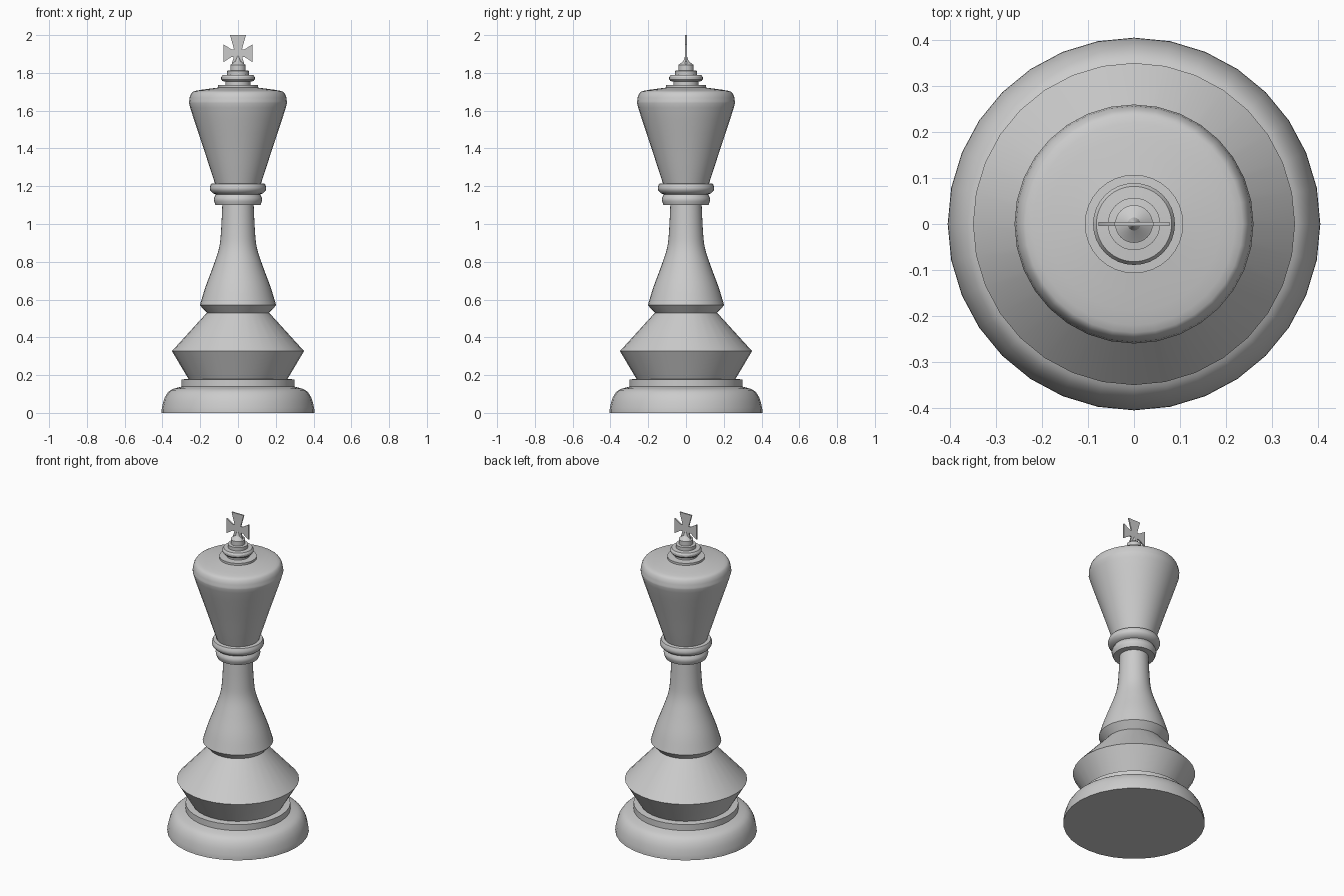
import bpy, bmesh, math
from mathutils import Vector

if "Cube" in bpy.data.objects:
    bpy.data.objects.remove(bpy.data.objects["Cube"])

SIDES = 32


def make_object(name, bm):
    bmesh.ops.recalc_face_normals(bm, faces=bm.faces)
    mesh = bpy.data.meshes.new(name)
    bm.to_mesh(mesh)
    bm.free()
    ob = bpy.data.objects.new(name, mesh)
    bpy.context.collection.objects.link(ob)
    bpy.ops.object.select_all(action='DESELECT')
    ob.select_set(True)
    bpy.context.view_layer.objects.active = ob
    bpy.ops.object.shade_smooth_by_angle(angle=math.radians(32))
    return ob


def curve(pts, n=4):
    """Smooth run of profile points (Catmull-Rom)."""
    p = [Vector(q) for q in pts]
    p = [2 * p[0] - p[1]] + p + [2 * p[-1] - p[-2]]
    out = []
    for a, b, c, d in zip(p, p[1:], p[2:], p[3:]):
        for i in range(n):
            t = i / n
            out.append(0.5 * (2 * b + (c - a) * t + (2 * a - 5 * b + 4 * c - d) * t * t
                              + (3 * b - a - 3 * c + d) * t ** 3))
    return [tuple(v) for v in out] + [tuple(pts[-1])]


def lathe(name, profile):
    """Revolve (radius, height) points around z."""
    bm = bmesh.new()
    verts = [bm.verts.new((r, 0, z)) for r, z in profile]
    edges = [bm.edges.new(e) for e in zip(verts, verts[1:])]
    bmesh.ops.spin(bm, geom=verts + edges, cent=(0, 0, 0), axis=(0, 0, 1),
                   angle=math.tau, steps=SIDES, use_duplicate=False)
    bmesh.ops.remove_doubles(bm, verts=bm.verts, dist=1e-5)
    return make_object(name, bm)


# Rounded foot with a step
foot = curve([(0.405, 0.0), (0.402, 0.03), (0.388, 0.08), (0.358, 0.12), (0.30, 0.139)], 3)
lathe("foot", [(0, 0)] + foot + [(0.30, 0.177), (0.262, 0.18)])

# Double-cone plinth
lathe("plinth", [(0.262, 0.18), (0.35, 0.327), (0.165, 0.53), (0.202, 0.57)])

# Flared stem
lathe("stem", curve([(0.202, 0.57), (0.173, 0.665), (0.132, 0.775), (0.101, 0.87),
                     (0.09, 0.96), (0.083, 1.10)]))

# Two collar rings
lathe("collar", [(0.08, 1.10)]
      + curve([(0.119, 1.10), (0.128, 1.13), (0.117, 1.157)], 3)
      + curve([(0.132, 1.162), (0.147, 1.178), (0.149, 1.195), (0.142, 1.213)], 2)
      + [(0.12, 1.216)])

# Tapered head
lathe("head", curve([(0.122, 1.215), (0.15, 1.30), (0.187, 1.415), (0.253, 1.615),
                     (0.258, 1.655), (0.248, 1.69), (0.22, 1.706), (0.107, 1.722)], 3))

# Stepped crown
lathe("crown", [(0.107, 1.722), (0.107, 1.735), (0.066, 1.737), (0.066, 1.755), (0.082, 1.756),
                (0.089, 1.765), (0.089, 1.777), (0.082, 1.788), (0.057, 1.79), (0.057, 1.811),
                (0.041, 1.813), (0.041, 1.842), (0.036, 1.845), (0.014, 1.862),
                (0.006, 1.885), (0, 1.90)])

# Thin flared cross: right half outline mirrored into the left
half = [(0.036, 1.838), (0.018, 1.893), (0.077, 1.857), (0.077, 1.951), (0.018, 1.917), (0.042, 2.0)]
half[1:2] = [(0.022, 1.885), (0.035, 1.884)]
half[5:6] = [(0.035, 1.925), (0.021, 1.925)]
half = half[:6] + [half[6], half[-1]] if len(half) > 7 else half
outline = half + [(-x, z) for x, z in reversed(half)]
bm = bmesh.new()
face = bm.faces.new([bm.verts.new((x, -0.004, z)) for x, z in outline])
ext = bmesh.ops.extrude_face_region(bm, geom=[face])
bmesh.ops.translate(bm, vec=(0, 0.008, 0), verts=[v for v in ext["geom"] if isinstance(v, bmesh.types.BMVert)])
make_object("cross", bm)
